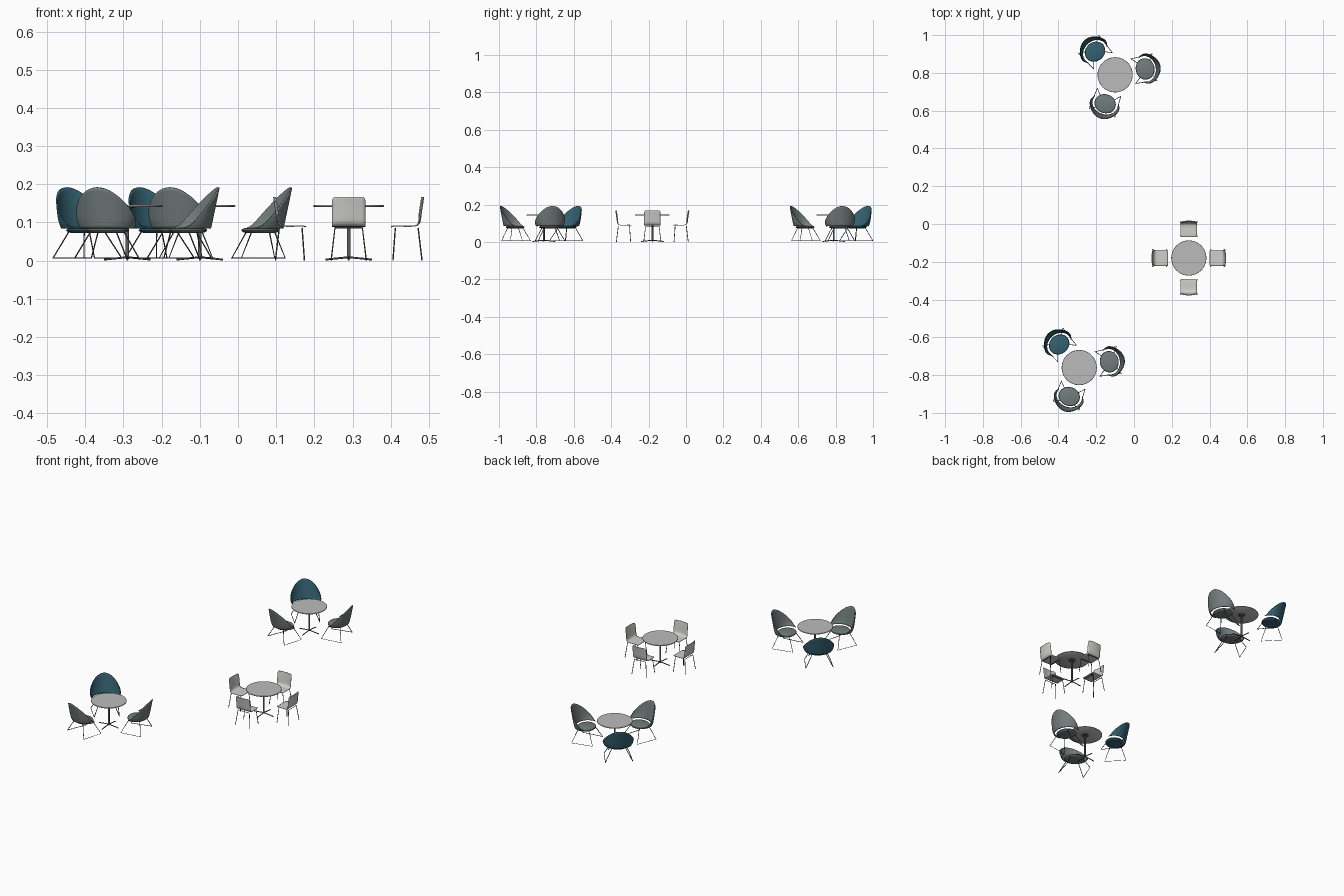
import bpy, bmesh
from math import sin, cos, pi, radians
from mathutils import Matrix

if "Cube" in bpy.data.objects:
    bpy.data.objects.remove(bpy.data.objects["Cube"])


def material(name, rgb):
    m = bpy.data.materials.new(name)
    m.diffuse_color = (*rgb, 1)
    m.use_nodes = True
    m.node_tree.nodes["Principled BSDF"].inputs["Base Color"].default_value = m.diffuse_color
    return m


TEAL = material("teal", (0.035, 0.12, 0.165))
SLATE = material("slate", (0.17, 0.2, 0.2))
PALE = material("pale", (0.62, 0.62, 0.59))
METAL = material("metal", (0.1, 0.1, 0.105))
TOP = material("tabletop", (0.5, 0.5, 0.5))


def add(name, data, mat, place):
    ob = bpy.data.objects.new(name, data)
    bpy.context.collection.objects.link(ob)
    data.materials.append(mat)
    ob.matrix_world = place
    return ob


def smooth(ob):
    bpy.ops.object.select_all(action='DESELECT')
    ob.select_set(True)
    bpy.context.view_layer.objects.active = ob
    bpy.ops.object.shade_smooth_by_angle(angle=radians(40))


def surface(name, fn, nu, nv, mat, place, thick=0.0):
    """Grid surface from fn(u, v), optionally thickened."""
    bm = bmesh.new()
    rows = [[bm.verts.new(fn(i / nu, j / nv)) for j in range(nv + 1)] for i in range(nu + 1)]
    for i in range(nu):
        for j in range(nv):
            bm.faces.new((rows[i][j], rows[i + 1][j], rows[i + 1][j + 1], rows[i][j + 1]))
    bmesh.ops.remove_doubles(bm, verts=bm.verts, dist=1e-5)
    bmesh.ops.recalc_face_normals(bm, faces=bm.faces)
    me = bpy.data.meshes.new(name)
    bm.to_mesh(me)
    bm.free()
    ob = add(name, me, mat, place)
    smooth(ob)
    if thick:
        mod = ob.modifiers.new("thickness", 'SOLIDIFY')
        mod.thickness, mod.offset = thick, 0
    return ob


def lathe(name, profile, mat, place, sides=40, sx=1, sy=1, cx=0):
    def fn(u, v):
        r, z = profile[round(v * (len(profile) - 1))]
        a = 2 * pi * u
        return (cx + r * sx * cos(a), r * sy * sin(a), z)
    return surface(name, fn, sides, len(profile) - 1, mat, place)


def rods(name, paths, radius, place):
    cu = bpy.data.curves.new(name, 'CURVE')
    cu.dimensions = '3D'
    cu.bevel_depth, cu.bevel_resolution, cu.use_fill_caps = radius, 2, True
    for path in paths:
        sp = cu.splines.new('POLY')
        sp.points.add(len(path) - 1)
        for p, co in zip(sp.points, path):
            p.co = (*co, 1)
    return add(name, cu, METAL, place)


def table(place):
    lathe("tabletop", [(0, .141), (.091, .141), (.093, .1425), (.093, .1445), (.092, .146), (0, .146)],
          TOP, place, 64)
    lathe("table_post", [(0, .004), (.008, .006), (.005, .011), (.005, .136), (.02, .139), (.02, .141), (0, .141)],
          METAL, place, 20)
    arms = [[(0, 0, .009), (.05 * cos(a), .05 * sin(a), .004), (.061 * cos(a), .061 * sin(a), .0025)]
            for a in (0, pi / 2, pi, 3 * pi / 2)]
    rods("table_base", arms, .0025, place)


def tub_chair(place, mat):
    cx = .162

    # wraparound egg-shaped back, open above the seat
    def back(u, v):
        a = radians(112) * (2 * u - 1)
        t = v * (.02 + .98 * max(0, cos(.8 * a)) ** 1.7)
        return (cx + (.058 + .023 * t) * cos(a),
                (.07 + .0125 * (1 - (1 - t) ** 6)) * sin(a), .085 + .107 * t)
    surface("shell_back", back, 40, 12, mat, place, .004)
    lathe("round_seat", [(0, .072), (.75, .0725), (.93, .075), (1, .079), (.96, .083), (.8, .0855), (0, .087)],
          mat, place, 40, .05, .057, cx)
    # sled legs
    rods("sled_legs", [[(cx - .03, s * .035, .077), (cx - .064, s * .066, .0065),
                        (cx + .052, s * .072, .0065), (cx + .03, s * .035, .077)] for s in (-1, 1)],
         .0018, place)


def side_chair(place):
    # bent sheet: seat sweeping up into back
    prof = [(.111, .088), (.113, .0895), (.119, .0905), (.135, .0905), (.155, .09), (.172, .0905), (.180, .093),
            (.1855, .099), (.188, .108), (.190, .125), (.193, .145), (.195, .158), (.196, .163), (.1965, .167)]
    narrow = {0: .84, 1: .94, 12: .96, 13: .87}

    def sheet(u, v):
        k = round(u * 13)
        x, z = prof[k]
        s = 2 * v - 1
        bend = .005 * s * s * max(0, min(1, (k - 5) / 4))
        return (x - bend, .0435 * s * narrow.get(k, 1), z)
    surface("bent_seat", sheet, 13, 10, PALE, place, .003)
    # four slim legs joined under the seat
    rods("chair_legs", [[(x1, -.046, .001), (x0, -.036, .085), (x0, .036, .085), (x1, .046, .001)]
                        for x0, x1 in ((.122, .116), (.182, .192))], .0018, place)


# two lounge groups with three tub chairs each
for tx, ty in ((-.10, .79), (-.29, -.76)):
    at = Matrix.Translation((tx, ty, 0))
    table(at)
    for deg, mat in ((11, SLATE), (131, TEAL), (251, SLATE)):
        tub_chair(at @ Matrix.Rotation(radians(deg), 4, 'Z'), mat)

# dining group with four bent-sheet chairs
at = Matrix.Translation((.29, -.18, 0))
table(at)
for k in range(4):
    side_chair(at @ Matrix.Rotation(k * pi / 2, 4, 'Z'))
